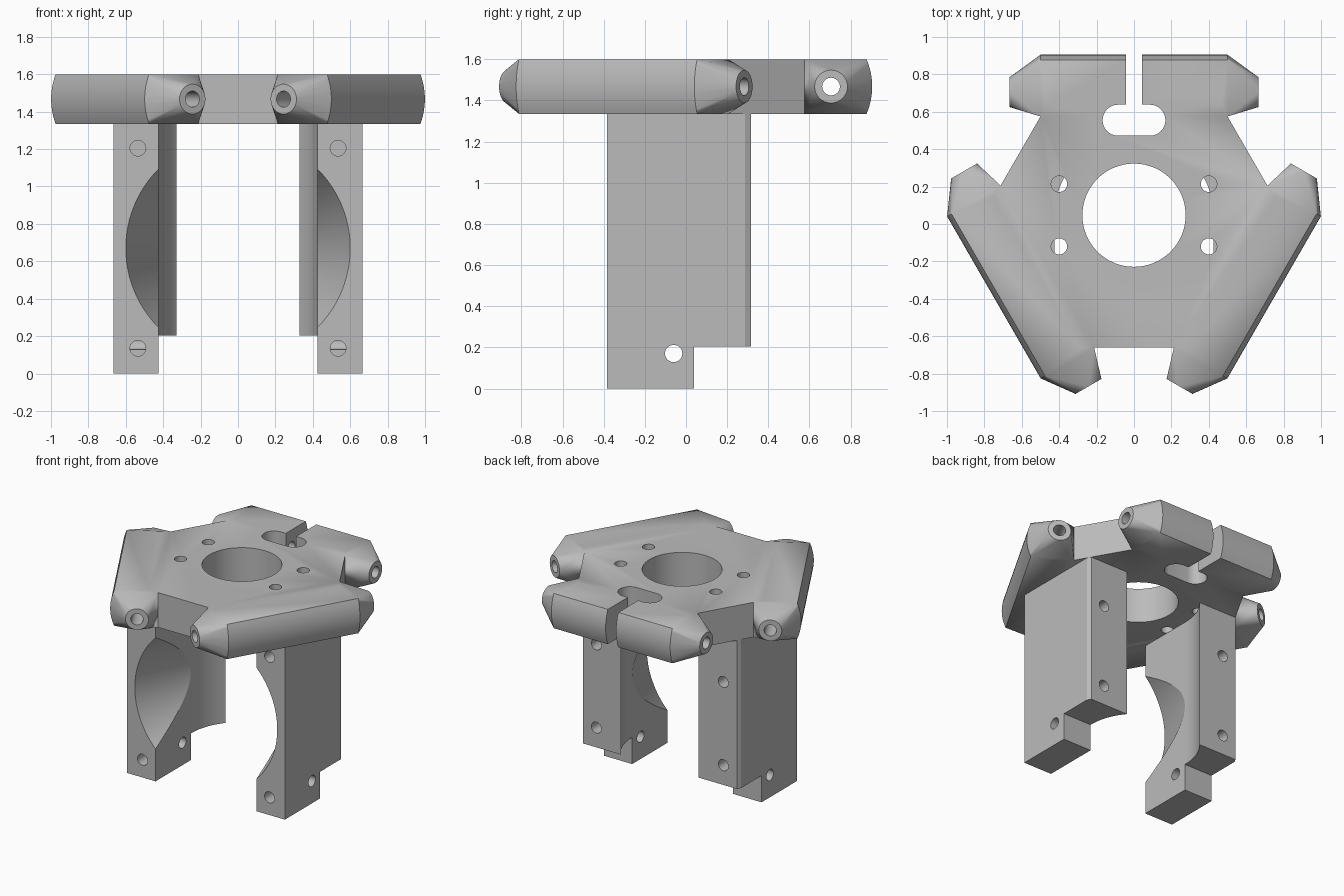
import bpy, bmesh, math
from mathutils import Matrix, Vector

if "Cube" in bpy.data.objects:
    bpy.data.objects.remove(bpy.data.objects["Cube"])

GREY = (0.5, 0.5, 0.5, 1)
mat = bpy.data.materials.new("grey plastic")
mat.use_nodes = True
mat.diffuse_color = GREY
mat.node_tree.nodes["Principled BSDF"].inputs["Base Color"].default_value = GREY

Z0, Z1 = 1.335, 1.6          # underside and top of the plate
ZM = (Z0 + Z1) / 2
CY = 0.04                    # y of the three-fold axis
HALF = 0.5                   # half length of an arm
INNER, SEAT, TIP = 0.535, 0.665, 0.665


def to_object(name, bm):
    bmesh.ops.recalc_face_normals(bm, faces=bm.faces)
    mesh = bpy.data.meshes.new(name)
    bm.to_mesh(mesh)
    bm.free()
    ob = bpy.data.objects.new(name, mesh)
    bpy.context.collection.objects.link(ob)
    mesh.materials.append(mat)
    return ob


def prism(name, outline, z0, z1):
    bm = bmesh.new()
    face = bm.faces.new([bm.verts.new((x, y, z0)) for x, y in outline])
    new = bmesh.ops.extrude_face_region(bm, geom=[face])["geom"]
    verts = [v for v in new if isinstance(v, bmesh.types.BMVert)]
    bmesh.ops.translate(bm, verts=verts, vec=(0, 0, z1 - z0))
    return to_object(name, bm)


def box(name, x0, x1, y0, y1, z0, z1):
    return prism(name, [(x0, y0), (x1, y0), (x1, y1), (x0, y1)], z0, z1)


def rod(name, start, end, r1, r2=None, sides=32):
    a, b = Vector(start), Vector(end)
    turn = (b - a).to_track_quat("Z", "Y").to_matrix().to_4x4()
    bm = bmesh.new()
    bmesh.ops.create_cone(bm, cap_ends=True, segments=sides, radius1=r1,
                          radius2=r1 if r2 is None else r2, depth=(b - a).length,
                          matrix=Matrix.Translation((a + b) / 2) @ turn)
    return to_object(name, bm)


def combine(target, others, operation="DIFFERENCE"):
    bpy.context.view_layer.objects.active = target
    for other in others:
        other.hide_render = True
        mod = target.modifiers.new("combine", "BOOLEAN")
        mod.operation, mod.solver, mod.object = operation, "EXACT", other
        bpy.ops.object.modifier_apply(modifier=mod.name)
        bpy.data.objects.remove(other)


def finish(ob):
    bpy.ops.object.select_all(action="DESELECT")
    ob.select_set(True)
    bpy.context.view_layer.objects.active = ob
    bpy.ops.object.shade_smooth_by_angle(angle=math.radians(20))


def place(k, t, r, z=0.0):
    """Point on side k: t along the side, r out from the axis."""
    p = Matrix.Rotation(-k * math.tau / 3, 3, "Z") @ Vector((t, r, z))
    return p + Vector((0, CY, 0))


# Arm: rounded bar with ends tapering to round rod seats
def arm(k):
    bm = bmesh.new()
    points = []
    for s in (-1, 1):
        points += [(s * HALF, INNER, Z0), (s * HALF, INNER, Z1)]
        for i in range(13):
            f = i / 6 - 1
            points.append((s * HALF, 0.865 - 0.027 * f * f, ZM + f * (Z1 - Z0) / 2))
        for i in range(32):
            a = i * math.tau / 32
            points.append((s * TIP, SEAT + 0.08 * math.cos(a), ZM + 0.08 * math.sin(a)))
    for p in points:
        bm.verts.new(place(k, *p))
    hull = bmesh.ops.convex_hull(bm, input=bm.verts)
    spare = [g for g in hull["geom_interior"] if isinstance(g, bmesh.types.BMVert)]
    bmesh.ops.delete(bm, geom=spare, context="VERTS")
    bmesh.ops.dissolve_limit(bm, angle_limit=0.01, verts=bm.verts, edges=bm.edges)
    return to_object("arm", bm)


# Plate core, reaching a little into each arm
outline = []
for k in range(3):
    for t, r in ((-HALF, INNER), (-0.47, 0.6), (0.47, 0.6), (HALF, INNER)):
        outline.append(place(k, t, r).xy)
plate = prism("plate", outline, Z0, Z1)
combine(plate, [arm(k) for k in range(3)], "UNION")

# Plate openings: centre bore, screw holes, keyhole slot, rod bores
LOW, HIGH = Z0 - 0.1, Z1 + 0.1
cuts = [rod("bore", (0, 0.047, LOW), (0, 0.047, HIGH), 0.276, sides=64)]
for x in (-0.4, 0.4):
    for y in (-0.12, 0.214):
        cuts.append(rod("screw_hole", (x, y, LOW), (x, y, HIGH), 0.043))
slot = []
for i in range(34):
    side, step = divmod(i, 17)
    a = math.pi * (side + step / 16) - math.pi / 2
    slot.append(((0.085 if side == 0 else -0.085) + 0.083 * math.cos(a),
                 0.555 + 0.083 * math.sin(a)))
cuts.append(prism("slot", slot, LOW, HIGH))
cuts.append(box("gap", -0.044, 0.044, 0.56, 1.0, LOW, HIGH))
for k in range(3):
    cuts.append(rod("rod_bore", place(k, -0.8, SEAT, ZM), place(k, 0.8, SEAT, ZM), 0.043))
combine(plate, cuts)
finish(plate)


# Legs: stepped blocks hollowed by the fan duct and the round centre clearance
def leg(name, s):
    profile = [(0.25, -0.385), (0.665, -0.385), (0.665, 0.287), (0.649, 0.315), (0.25, 0.315)]
    ob = prism(name, [(s * x, y) for x, y in profile], 0, Z0)
    xs = sorted((s * 0.1, s * 0.425))
    cutters = [
        box("foot_step", -1, 1, 0.04, 0.5, -0.1, 0.203),
        box("inner_gap", *xs, -0.5, 0.045, -0.1, 1.5),
        rod("clearance", (0, 0.045, -0.1), (0, 0.045, 1.5), 0.425, sides=96),
        rod("duct", (0, -0.385 - 0.0425, 0.67), (0, 0.04, 0.67), 0.6175, 0.425, sides=96),
        rod("side_hole", (s * 0.2, -0.06, 0.17), (s * 0.8, -0.06, 0.17), 0.042),
    ]
    for d in (-1, 1):
        z = 0.67 + d * 0.535
        cutters.append(rod("front_hole", (s * 0.535, -0.5, z), (s * 0.535, -0.065, z), 0.042))
        z = 0.67 + d * 0.317
        cutters.append(rod("back_hole", (s * 0.535, 0.5, z), (s * 0.535, 0.12, z), 0.042))
    combine(ob, cutters)
    finish(ob)


leg("left_leg", 1)
leg("right_leg", -1)
